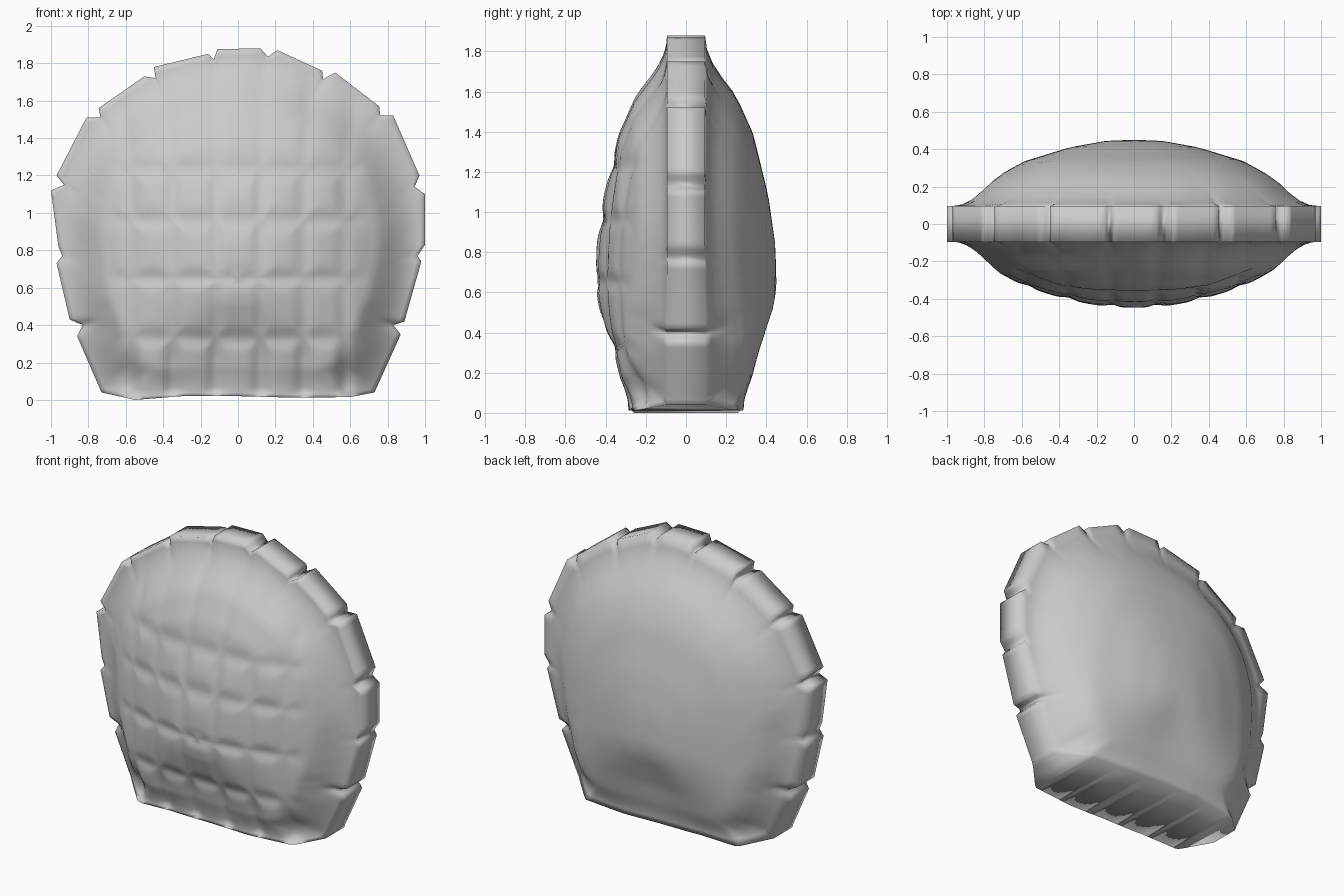
import bpy, bmesh, math

if "Cube" in bpy.data.objects:
    bpy.data.objects.remove(bpy.data.objects["Cube"])

# Front outline (x, z): rim blocks separated by small notches, flat foot
OUTLINE = [(-.73, .04), (-.86, .34), (-.83, .40), (-.90, .43), (-.97, .73), (-.94, .77),
           (-.96, .82), (-1, 1.12), (-.93, 1.15), (-.97, 1.2), (-.81, 1.51), (-.735, 1.51),
           (-.745, 1.56), (-.5, 1.73), (-.44, 1.72), (-.45, 1.78), (-.16, 1.85), (-.13, 1.82),
           (-.11, 1.875), (.12, 1.88), (.16, 1.835), (.21, 1.87), (.45, 1.76), (.455, 1.715),
           (.52, 1.75), (.755, 1.57), (.76, 1.52), (.83, 1.52), (.97, 1.2), (.945, 1.14),
           (1, 1.1), (1, .83), (.96, .77), (.98, .74), (.89, .42), (.83, .40), (.87, .35),
           (.73, .04), (.6, .015), (.3, .012), (0, .02), (-.3, .02), (-.55, 0)]
CX, CZ = 0, .65
# Depth against distance from the middle: towards the rim, and towards the foot
DOME = [(0, .45), (.15, .445), (.35, .41), (.6, .335), (.8, .225), (1, .09)]
FOOT = [(0, .45), (.15, .42), (.37, .35), (.7, .285), (.85, .22), (1, .09)]
FOOT_EDGE = [(0, .287), (.25, .285), (.58, .255), (.73, .1)]
ROWS = [.35, .67, .98, 1.25]
COLS = [-.57, -.35, -.12, .12, .35, .57]


def lerp(table, v):
    for (a, p), (b, q) in zip(table, table[1:]):
        if v <= b:
            return p + (q - p) * (v - a) / (b - a)
    return table[-1][1]


def step(a, b, v):
    s = min(1, max(0, (v - a) / (b - a)))
    return s * s * (3 - 2 * s)


def depth(x, z):
    """Half thickness of the pillow at a point of the front outline plane."""
    dz = z - CZ
    a, p = (1.23, 2.5) if dz > 0 else (.93, 3.2)
    s = ((abs(x) / .98) ** p + (abs(dz) / a) ** p) ** (1 / p)
    f = dz * dz / (dz * dz + x * x + .01) if dz < 0 else 0
    return lerp(DOME, s) * (1 - f) + lerp(FOOT, s) * f


def groove(x, z):
    """Quilted seams on the front face, fanning out towards the top."""
    spread = x / (1 + .2 * max(0, z - 1.2))
    side = 1 - step(.57, .72, abs(spread))
    col = max(math.exp(-((spread - c) / .04) ** 2) for c in COLS)
    row = max(math.exp(-((z - r + .02) / .045) ** 2) for r in ROWS)
    fade = 1 - .5 * step(1.15, 1.35, z)
    low = 1 + .9 * (1 - step(.2, .36, z))
    return side * max(.015 * col * fade * low, .015 * row)


# Subdivided rim, and a softened version for the interior
rim = []
for (x0, z0), (x1, z1) in zip(OUTLINE, OUTLINE[1:] + OUTLINE[:1]):
    n = math.ceil(math.hypot(x1 - x0, z1 - z0) / .03)
    rim += [(x0 + (x1 - x0) * k / n, z0 + (z1 - z0) * k / n) for k in range(n)]
N = len(rim)
soft = [tuple(sum(rim[(i + k) % N][c] for k in range(-4, 5)) / 9 for c in (0, 1))
        for i in range(N)]


def point(i, t, front):
    rx, rz = rim[i]
    w = step(.85, 1, t)
    x = CX + (soft[i][0] * (1 - w) + rx * w - CX) * t
    z = CZ + (soft[i][1] * (1 - w) + rz * w - CZ) * t
    edge = lerp(FOOT_EDGE, abs(rx)) if rz < .042 else .095
    y = depth(x, z)
    y += (edge - y) * max(0, (t - .75) / .25) ** 1.3
    if front:
        y = groove(x, z) * (1 - step(.95, 1, t)) - y
    return x, y, z


bm = bmesh.new()


def ring(t, front):
    return [bm.verts.new(point(i, t, front)) for i in range(N)]


def bridge(a, b):
    for i in range(N):
        j = (i + 1) % N
        bm.faces.new((a[i], a[j], b[j], b[i]))


# Dense quilted front, rim band, coarser smooth back
front = [ring(k / 36, True) for k in range(1, 37)]
back = [ring(1 - k / 18, False) for k in range(18)]
rings = front + back
for a, b in zip(rings, rings[1:]):
    bridge(a, b)
for loop, y in ((front[0], -.442), (back[-1], .45)):
    c = bm.verts.new((CX, y, CZ))
    for i in range(N):
        bm.faces.new((loop[i], loop[(i + 1) % N], c))
bmesh.ops.recalc_face_normals(bm, faces=bm.faces)

mesh = bpy.data.meshes.new("quilted_shell")
bm.to_mesh(mesh)
bm.free()
shell = bpy.data.objects.new("quilted_shell", mesh)
bpy.context.collection.objects.link(shell)
bpy.context.view_layer.objects.active = shell
shell.select_set(True)
bpy.ops.object.shade_smooth_by_angle(angle=math.radians(110))
